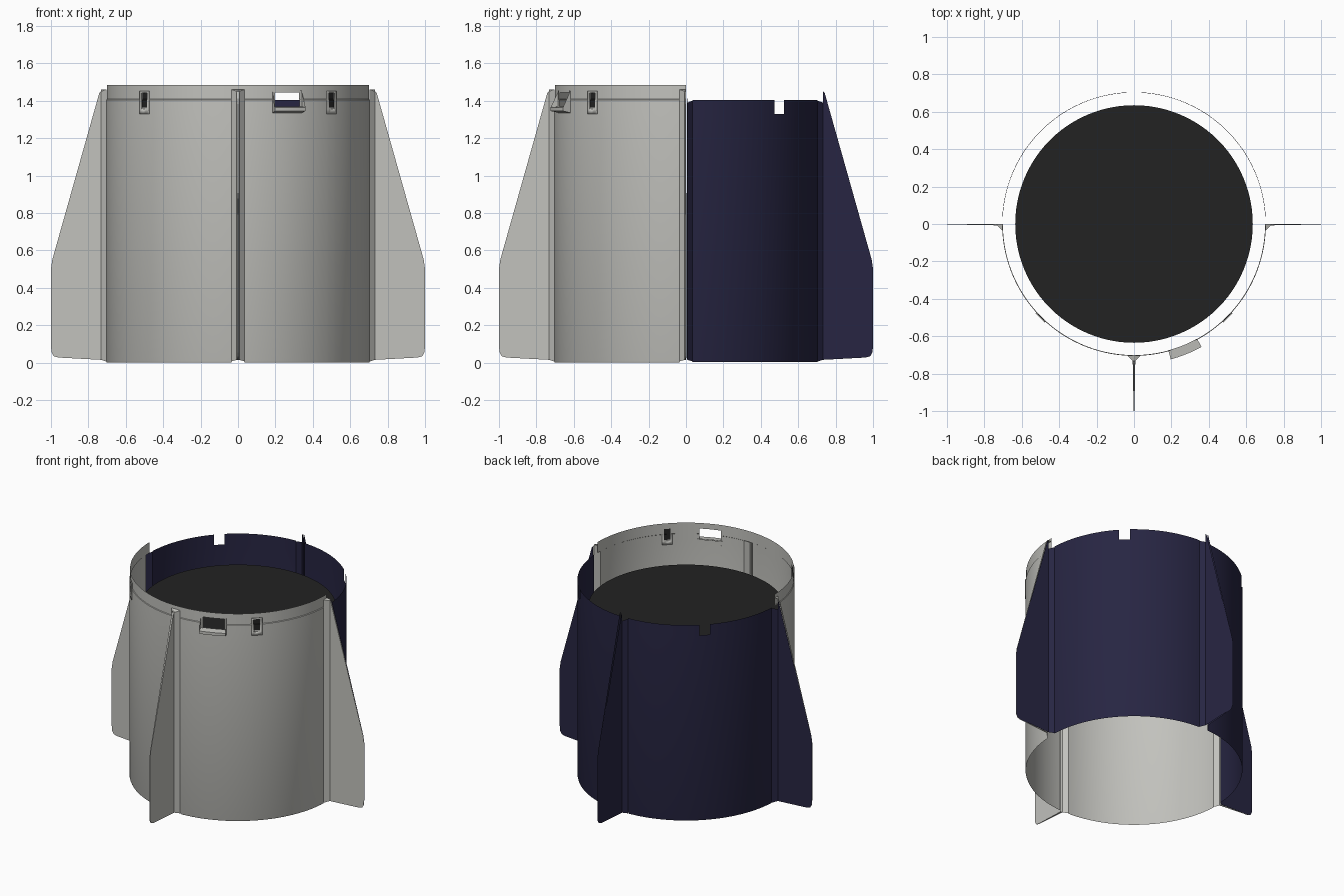
import bpy, bmesh
from math import radians, cos, sin, pi
from mathutils import Vector

cube = bpy.data.objects.get("Cube")
if cube:
    bpy.data.objects.remove(cube, do_unlink=True)


def material(name, rgb):
    m = bpy.data.materials.new(name)
    m.use_nodes = True
    col = (*rgb, 1)
    m.diffuse_color = col
    bsdf = m.node_tree.nodes["Principled BSDF"]
    bsdf.inputs["Base Color"].default_value = col
    bsdf.inputs["Roughness"].default_value = 0.6
    return m


SILVER = material("warm_silver", (0.54, 0.54, 0.51))
NAVY = material("dark_navy", (0.02, 0.0185, 0.055))
BLACK = material("soft_black", (0.0165, 0.0165, 0.0165))
R = 0.705      # shell radius
RIB = 2.85     # half angle covered by each fin root


def finish(name, bm, mats, smooth=True):
    mesh = bpy.data.meshes.new(name)
    bm.to_mesh(mesh)
    bm.free()
    ob = bpy.data.objects.new(name, mesh)
    bpy.context.collection.objects.link(ob)
    for m in mats:
        mesh.materials.append(m)
    if smooth:
        bpy.ops.object.select_all(action='DESELECT')
        ob.select_set(True)
        bpy.context.view_layer.objects.active = ob
        bpy.ops.object.shade_smooth_by_angle(angle=radians(25))
    return ob


def polar(r, deg, z):
    a = radians(deg)
    return Vector((r * cos(a), r * sin(a), z))


def curved_sheet(name, start, end, rows, mats, breaks=(), rule=lambda a, z: 0):
    """Revolve rows of (z, r); rule gives a material index, or None for a hole."""
    n = max(1, round((end - start) / 2.5))
    angles = [start + (end - start) * i / n for i in range(n + 1)]
    # move regular cuts out of the way of the edges of openings
    angles = [a for a in angles if all(abs(a - b) > 0.6 for b in breaks)]
    angles = sorted(angles + list(breaks))
    bm = bmesh.new()
    grid = [[bm.verts.new(polar(r, a, z)) for a in angles] for z, r in rows]
    for j in range(len(rows) - 1):
        for i in range(len(angles) - 1):
            mid_a = (angles[i] + angles[i + 1]) / 2
            mid_z = (rows[j][0] + rows[j + 1][0]) / 2
            index = rule(mid_a, mid_z)
            if index is None:
                continue
            f = bm.faces.new((grid[j][i], grid[j][i + 1],
                              grid[j + 1][i + 1], grid[j + 1][i]))
            f.material_index = index
    bmesh.ops.delete(bm, geom=[v for v in bm.verts if not v.link_faces],
                     context='VERTS')
    return finish(name, bm, mats)


def near(a, centre, half):
    return abs(a - centre) < half


# Front half shell with a stepped lip, two dark slots and one open window
SLOTS = (-135, -45)
WINDOW = -68


def front_rule(a, z):
    if z < 1.405 and any(near(a, c, RIB) for c in (-180, -90, 0)):
        return None
    if 1.37 < z < 1.445:
        if near(a, WINDOW, 5.8):
            return None
        if any(near(a, s, 1.72) for s in SLOTS):
            return 1
    return 0


front_breaks = [-180, -180 + RIB, -90 - RIB, -90 + RIB, -RIB, 0,
                WINDOW - 5.8, WINDOW + 5.8]
for s in SLOTS:
    front_breaks += [s - 1.72, s + 1.72]
curved_sheet("front_shell", -180, 0,
             [(0, R - 0.003), (0.008, R), (1.365, R), (1.405, R),
              (1.408, R - 0.004), (1.445, R - 0.004), (1.485, R - 0.004)],
             [SILVER, BLACK], front_breaks, front_rule)

# Raised frames around the slots
for s, side in zip(SLOTS, ("right", "left")):
    frame = curved_sheet(
        "slot_frame_" + side, s - 2.87, s + 2.87,
        [(z, R + 0.005) for z in (1.33, 1.355, 1.442, 1.452)], [SILVER],
        [s - 2.87, s - 1.72, s + 1.72, s + 2.87],
        lambda a, z, s=s: None if near(a, s, 1.72) and 1.355 < z < 1.442 else 0)
    mod = frame.modifiers.new("thickness", 'SOLIDIFY')
    mod.thickness = 0.006

# Scoop below the window: a curved ledge closed by two cheeks
curved_sheet("scoop_ledge", WINDOW - 6.8, WINDOW + 6.8,
             [(1.335, R), (1.345, 0.75), (1.365, 0.75), (1.37, R - 0.005)],
             [SILVER], [WINDOW - 6.8, WINDOW + 6.8])
bm = bmesh.new()
for sign in (-1, 1):
    a = WINDOW + 6.8 * sign
    bm.faces.new([bm.verts.new(polar(r, a, z)) for r, z in
                  ((R, 1.335), (0.75, 1.345), (0.75, 1.365), (R, 1.455))])
    # jambs beside the opening
    b = WINDOW + 5.8 * sign
    bm.faces.new([bm.verts.new(polar(r, c, z)) for r, c, z in
                  ((R + .003, a, 1.37), (R + .003, b, 1.37),
                   (R + .003, b, 1.455), (R + .003, a, 1.455))])
finish("scoop_cheeks", bm, [SILVER], smooth=False)

# Back half shell with two notches in its upper edge
NOTCHES = (45, 135)


def back_rule(a, z):
    if any(near(a, c, RIB) for c in (0, 90, 180)):
        return None
    if z > 1.33 and any(near(a, c, RIB) for c in NOTCHES):
        return None
    return 0


curved_sheet("back_shell", 0, 180,
             [(0.004, R - 0.002), (0.012, R), (1.33, R), (1.405, R)], [NAVY],
             [0, 180] + [c + s * RIB for c in (45, 90, 135) for s in (-1, 1)]
             + [RIB, 180 - RIB], back_rule)

# Fins: every fin is made of two skins, each with its sloping root strip
OUTLINE = [(0.733, 0.015), (0.96, 0.027), (0.985, 0.034), (0.997, 0.055),
           (1.0, 0.09), (1.0, 0.5), (0.993, 0.55), (0.742, 1.44), (0.733, 1.45)]


def fin_skin(name, angle, side, mat, closed):
    d = polar(1, angle, 0)
    t = Vector((-d.y, d.x, 0)) * side

    def place(r, off, z):
        return d * r + t * off + Vector((0, 0, z))

    def taper(r):
        return 0.007 - 0.005 * (r - 0.733) / 0.267

    bm = bmesh.new()
    # flat skin, with an edge band where the fin is closed
    skin = [bm.verts.new(place(r, taper(r), z)) for r, z in OUTLINE]
    bm.faces.new(skin)
    if closed:
        core = [bm.verts.new(place(r, 0, z)) for r, z in OUTLINE]
        for i in range(len(OUTLINE) - 1):
            bm.faces.new((skin[i], skin[i + 1], core[i + 1], core[i]))
    # root strip
    top = 1.46 if closed else 1.4
    foot = R * cos(radians(RIB)), R * sin(radians(RIB))
    strip = [(foot[0], foot[1], 0.006), (0.733, 0.007, 0.015),
             (0.733, 0.007, top - 0.01), (foot[0], foot[1], top)]
    vs = [bm.verts.new(place(*p)) for p in strip]
    bm.faces.new(vs)
    if closed:
        ends = [bm.verts.new(place(r, 0, top)) for r in (0.733, R - 0.004)]
        bm.faces.new((vs[3], vs[2], *ends))
    bmesh.ops.remove_doubles(bm, verts=bm.verts, dist=1e-5)
    bmesh.ops.recalc_face_normals(bm, faces=bm.faces)
    finish(name, bm, [mat], smooth=False)


for label, angle in (("left", 0), ("back", 90), ("right", 180), ("front", 270)):
    for side in (-1, 1):
        facing_y = sin(radians(angle + 5 * side))
        front = facing_y < 0
        fin_skin(f"{label}_fin_skin_{'a' if side < 0 else 'b'}", angle, side,
                 SILVER if front else NAVY, front)

# Dark round bulkhead inside the shell
bm = bmesh.new()
bmesh.ops.create_circle(bm, cap_ends=True, segments=96, radius=0.635)
bmesh.ops.translate(bm, verts=bm.verts, vec=(0, 0, 1.215))
finish("bulkhead", bm, [BLACK], smooth=False)
